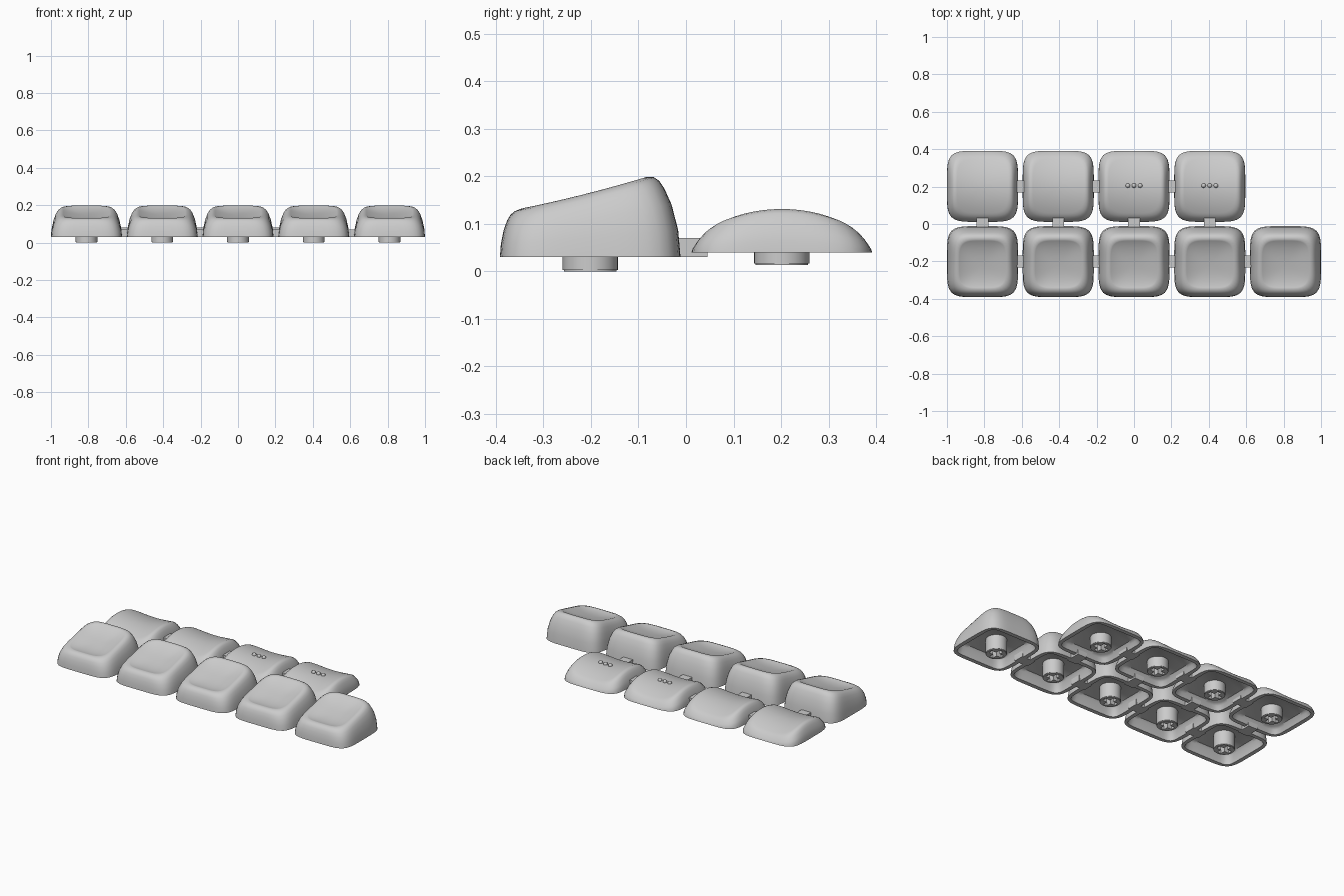
import bpy, bmesh, math
from mathutils import Matrix

cube = bpy.data.objects.get("Cube")
if cube:
    bpy.data.objects.remove(cube, do_unlink=True)

PITCH, ROW_Y, SIDES = 0.405, 0.2015, 64

grey = bpy.data.materials.new("plain grey")
grey.use_nodes = True
grey.diffuse_color = (0.6, 0.6, 0.6, 1)
grey.node_tree.nodes["Principled BSDF"].inputs["Base Color"].default_value = (0.6, 0.6, 0.6, 1)


def make_mesh(name, bm):
    bmesh.ops.recalc_face_normals(bm, faces=bm.faces)
    mesh = bpy.data.meshes.new(name)
    bm.to_mesh(mesh)
    bm.free()
    mesh.materials.append(grey)
    return mesh


def place(name, mesh, loc):
    obj = bpy.data.objects.new(name, mesh)
    bpy.context.collection.objects.link(obj)
    obj.location = loc
    return obj


def smooth(obj, degrees=35):
    bpy.ops.object.select_all(action='DESELECT')
    obj.select_set(True)
    bpy.context.view_layer.objects.active = obj
    bpy.ops.object.shade_smooth_by_angle(angle=math.radians(degrees))


def squircle(half_x, front, rear, power):
    """Points of a rounded square reaching from y = front to y = rear."""
    mid, half_y = (front + rear) / 2, (rear - front) / 2
    points = []
    for i in range(SIDES):
        a = 2 * math.pi * i / SIDES
        c, s = math.cos(a), math.sin(a)
        r = (abs(c) ** power + abs(s) ** power) ** (-1 / power)
        points.append((half_x * r * c, mid + half_y * r * s))
    return points


def cap_mesh(name, base, ceiling, walls, top, dish):
    """Hollow cap: cavity, lip, tapering wall and dished top in one loft."""
    rings = []
    for half, z in ((0.145, ceiling), (0.155, ceiling - 0.012), (0.165, base)):
        rings.append([(x, y, z) for x, y in squircle(half, -half, half, 9)])
    for f, half_x, front, rear, power in walls:
        rings.append([(x, y, base + f * (top(x, y) - base))
                      for x, y in squircle(half_x, front, rear, power)])
    f, half_x, front, rear, power = walls[-1]
    mid = (front + rear) / 2
    for r in (0.95, 0.88, 0.78, 0.66, 0.5, 0.34, 0.17, 0.06):
        rings.append([(x * r, mid + (y - mid) * r,
                       top(x * r, mid + (y - mid) * r) - dish * (1 - r ** 3))
                      for x, y in squircle(half_x, front, rear, power)])
    bm = bmesh.new()
    loops = [[bm.verts.new(p) for p in ring] for ring in rings]
    for a, b in zip(loops, loops[1:]):
        for i in range(SIDES):
            j = (i + 1) % SIDES
            bm.faces.new((a[i], a[j], b[j], b[i]))
    bm.faces.new(loops[0])
    bm.faces.new(loops[-1])
    return make_mesh(name, bm)


# Tall sloping cap: fraction of height, half width, front, rear, squareness
tall_walls = [
    (0, 0.19, -0.19, 0.19, 5), (0.3, 0.186, -0.188, 0.185, 5),
    (0.6, 0.176, -0.182, 0.171, 5), (0.8, 0.165, -0.175, 0.156, 4.8),
    (0.91, 0.155, -0.168, 0.145, 4.6), (0.97, 0.145, -0.159, 0.134, 4.4),
    (1, 0.13, -0.145, 0.118, 4.2)]
tall_cap = cap_mesh("sloped_cap", 0.03, 0.09, tall_walls,
                    lambda x, y: 0.131 + 0.2 * (y + 0.15) + 0.19 * (y + 0.15) ** 2,
                    0.018)

# Low saddle cap: arched front to back, hollowed side to side
low_walls = [
    (0, 0.19, -0.19, 0.19, 5), (0.25, 0.188, -0.188, 0.188, 5),
    (0.5, 0.182, -0.183, 0.183, 5), (0.75, 0.172, -0.175, 0.175, 4.8),
    (0.9, 0.163, -0.167, 0.167, 4.6), (0.97, 0.155, -0.16, 0.16, 4.4),
    (1, 0.143, -0.15, 0.15, 4.2)]
low_cap = cap_mesh("saddle_cap", 0.04, 0.076, low_walls,
                   lambda x, y: 0.131 - 1.5 * y * y - 0.014 * max(0, 1 - (x / 0.143) ** 2),
                   0)


def box(bm, sx, sy, sz, z=0):
    bmesh.ops.create_cube(bm, size=1, matrix=Matrix.Translation((0, 0, z))
                          @ Matrix.Diagonal((sx, sy, sz, 1)))


# Round stem with a cross-shaped socket
bm = bmesh.new()
bmesh.ops.create_cone(bm, cap_ends=True, segments=48, radius1=0.058, radius2=0.058,
                      depth=0.094, matrix=Matrix.Translation((0, 0, 0.047)))
rim = [e for e in bm.edges if all(v.co.z < 0.001 for v in e.verts)]
bmesh.ops.bevel(bm, geom=rim, offset=0.003, segments=2, affect='EDGES')
stem = place("stem", make_mesh("stem", bm), (0, 0, 0))
for sx, sy in ((0.085, 0.025), (0.025, 0.085)):
    bm = bmesh.new()
    box(bm, sx, sy, 0.14)
    cutter = place("socket_cutter", make_mesh("socket_cutter", bm), (0, 0, 0))
    cutter.hide_render = True
    cut = stem.modifiers.new("socket", 'BOOLEAN')
    cut.operation, cut.solver, cut.object = 'DIFFERENCE', 'EXACT', cutter
    bpy.ops.object.select_all(action='DESELECT')
    stem.select_set(True)
    bpy.context.view_layer.objects.active = stem
    bpy.ops.object.modifier_apply(modifier=cut.name)
    bpy.data.objects.remove(cutter, do_unlink=True)
smooth(stem)
stem_mesh = stem.data
bpy.data.objects.remove(stem, do_unlink=True)

# Joining bar and finger bump
bm = bmesh.new()
box(bm, 0.09, 0.064, 0.04, 0.02)
bar = make_mesh("joining_bar", bm)
bm = bmesh.new()
bmesh.ops.create_uvsphere(bm, u_segments=20, v_segments=12, radius=0.012)
bump = make_mesh("finger_bump", bm)

# Lay out both rows of caps with stems and the bars between neighbours
rows = (("front", -ROW_Y, 5, tall_cap, 0, 0.03), ("back", ROW_Y, 4, low_cap, 0.013, 0.04))
for row, y, count, cap, stem_z, bar_z in rows:
    for i in range(count):
        x = (i - 2) * PITCH
        obj = place(f"{row}_cap_{i + 1}", cap, (x, y, 0))
        if i == 0:
            smooth(obj, 50)
        place(f"{row}_stem_{i + 1}", stem_mesh, (x, y, stem_z))
        if i < count - 1:
            place(f"{row}_bar_{i + 1}", bar, (x + PITCH / 2, y, bar_z))

# Bars linking the rows
for i in range(4):
    link = place(f"row_link_{i + 1}", bar, ((i - 2) * PITCH, 0, 0.03))
    link.rotation_euler.z = math.pi / 2

# Three finger bumps on two of the low caps
for i in (0, 1):
    for k in (-1, 0, 1):
        obj = place(f"finger_bump_{i + 1}_{k + 2}", bump,
                    (i * PITCH + k * 0.033, ROW_Y + 0.004, 0.119))
        smooth(obj)
